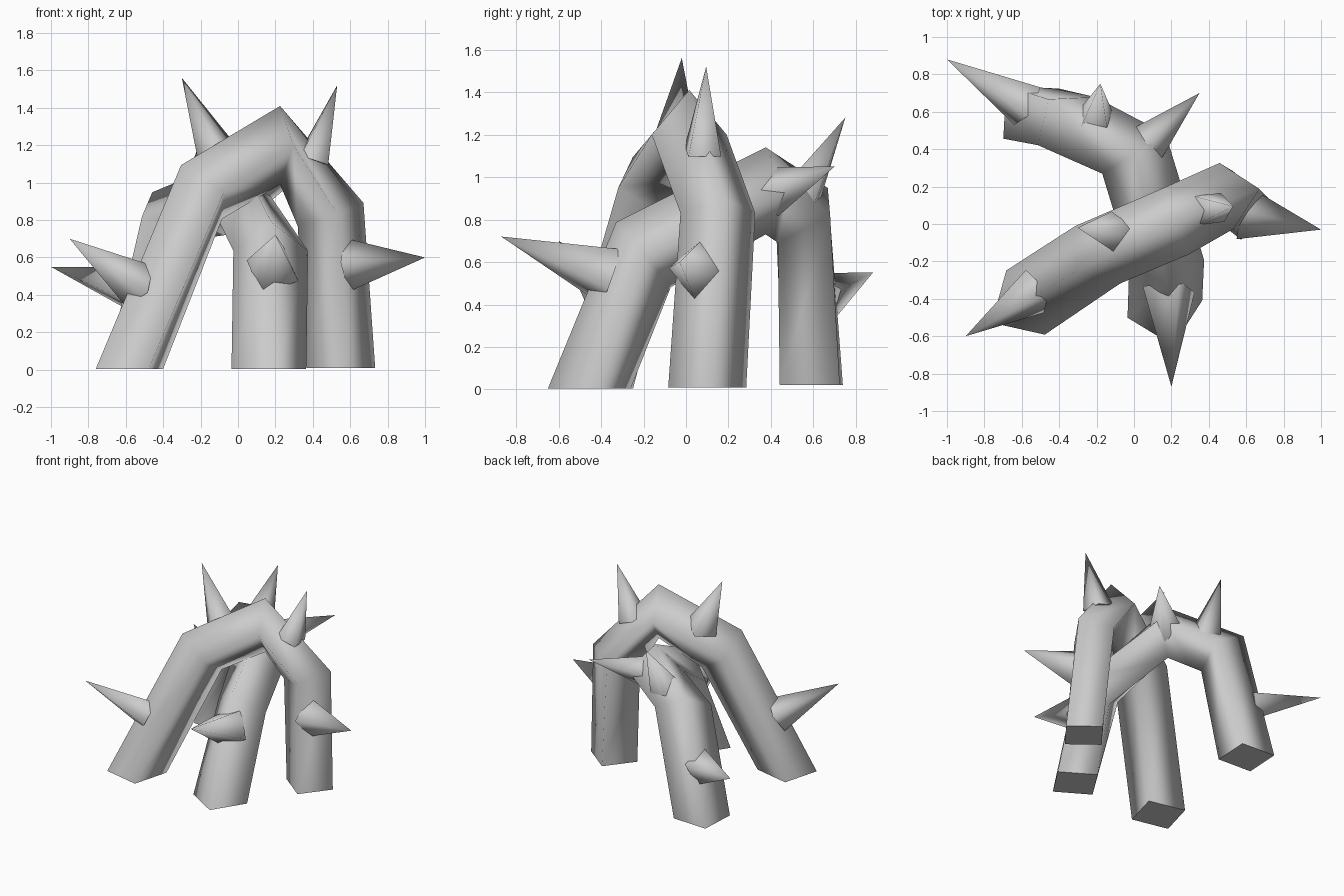
import bpy, bmesh
from math import sin, cos, radians
from mathutils import Vector, Quaternion

if "Cube" in bpy.data.objects:
    bpy.data.objects.remove(bpy.data.objects["Cube"])


def finish(bm, name):
    bmesh.ops.recalc_face_normals(bm, faces=bm.faces[:])
    me = bpy.data.meshes.new(name)
    bm.to_mesh(me)
    bm.free()
    ob = bpy.data.objects.new(name, me)
    bpy.context.collection.objects.link(ob)
    return ob


def arch(name, rings):
    """Four-sided tube; each ring is (centre, heading, tilt, in-plane radius, side radius)."""
    bm = bmesh.new()
    loops = []
    for centre, heading, tilt, r, s in rings:
        h, t = radians(heading), radians(tilt)
        out = Vector((cos(h) * cos(t), sin(h) * cos(t), sin(t))) * r
        side = Vector((-sin(h), cos(h), 0)) * s
        loops.append([bm.verts.new(Vector(centre) + o) for o in (out, side, -out, -side)])
    for a, b in zip(loops, loops[1:]):
        for i in range(4):
            j = (i + 1) % 4
            bm.faces.new((a[i], a[j], b[j], b[i])).smooth = True
    # flat feet
    bm.faces.new(loops[0])
    bm.faces.new(loops[-1])
    return finish(bm, name)


def spike(name, base, tip, r, roll):
    """Four-sided cone from a buried base to a tip, rolled about its axis."""
    base, tip = Vector(base), Vector(tip)
    axis = tip - base
    bm = bmesh.new()
    bmesh.ops.create_cone(bm, cap_ends=True, segments=4, radius1=r, radius2=0, depth=axis.length)
    bmesh.ops.remove_doubles(bm, verts=bm.verts[:], dist=1e-5)
    for f in bm.faces:
        f.smooth = len(f.verts) == 3
    ob = finish(bm, name)
    ob.location = (base + tip) / 2
    turn = axis.to_track_quat('Z', 'Y') @ Quaternion((0, 0, 1), radians(roll))
    ob.rotation_euler = turn.to_euler()
    return ob


# tall arch, left foot to right foot
arch("tall_arch", [
    ((-.58, -.42, .005), 211, 0, .21, .20),
    ((-.195, -.165, .95), 218, 46, .20, .195),
    ((.225, .015, 1.20), 202, 90, .21, .19),
    ((.495, .15, .83), 192, 161, .19, .18),
    ((.55, .10, .01), 187, 180, .185, .185),
])

# low arch, front foot to back foot
arch("low_arch", [
    ((.165, -.455, .005), -77, 0, .20, .205),
    ((.175, -.20, .635), -88, 50, .20, .20),
    ((0, .375, .935), -58, 90, .205, .20),
    ((-.36, .55, .82), -50, 140, .20, .20),
    ((-.55, .59, .02), -48, 180, .20, .20),
])

# spikes: base, tip, base radius, roll
spikes = [
    ((-.53, -.36, .45), (-.90, -.60, .70), .13, -20),
    ((-.10, -.05, 1.13), (-.30, -.02, 1.56), .12, 20),
    ((.40, .08, 1.12), (.53, .095, 1.52), .11, 45),
    ((.58, .06, .56), (1.0, -.03, .60), .145, -5),
    ((.185, -.35, .53), (.20, -.87, .72), .15, -23),
    ((.05, .41, .93), (.35, .70, 1.05), .12, 0),
    ((-.21, .53, .89), (-.18, .75, 1.28), .125, 45),
    ((-.57, .63, .43), (-1.0, .88, .55), .13, -20),
]
for n, (base, tip, r, roll) in enumerate(spikes, 1):
    spike(f"spike_{n}", base, tip, r, roll)
